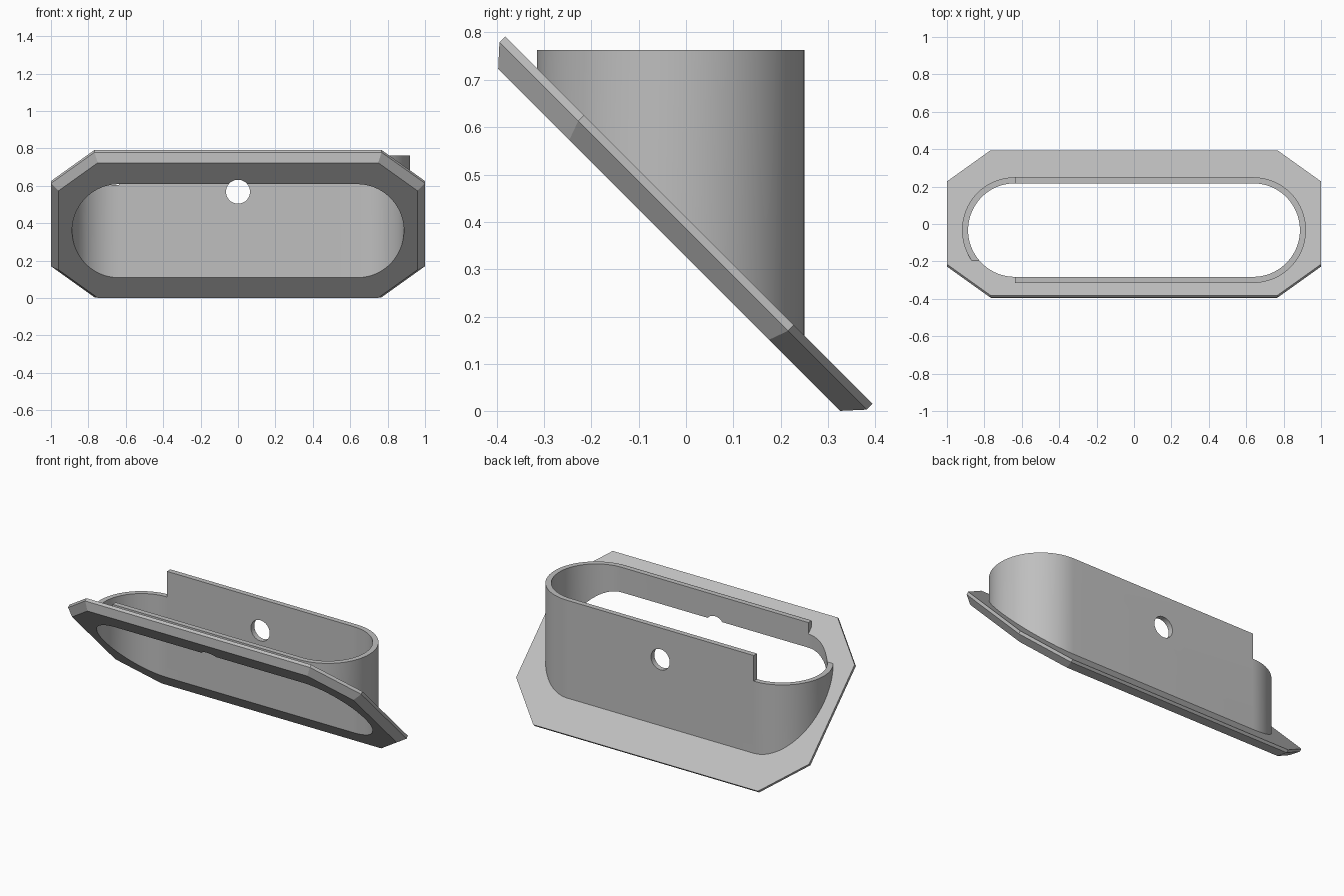
import bpy, bmesh, math
from mathutils import Vector, Matrix

cube = bpy.data.objects.get("Cube")
if cube:
    bpy.data.objects.remove(cube, do_unlink=True)

grey = bpy.data.materials.new("light grey")
grey.use_nodes = True
GREY = (0.52, 0.52, 0.52, 1)
grey.diffuse_color = GREY
grey.node_tree.nodes["Principled BSDF"].inputs["Base Color"].default_value = GREY

ROOT2 = math.sqrt(2)
CY = -0.0325          # middle of the sleeve in y
TOP = 0.763           # sleeve height
NOTCH_X, NOTCH_Z = -0.637, 0.605


def make(name, bm):
    bmesh.ops.recalc_face_normals(bm, faces=bm.faces)
    mesh = bpy.data.meshes.new(name)
    bm.to_mesh(mesh)
    bm.free()
    mesh.materials.append(grey)
    ob = bpy.data.objects.new(name, mesh)
    bpy.context.collection.objects.link(ob)
    return ob


def loft(rings):
    """Solid skinned through rings of equal point count."""
    bm = bmesh.new()
    loops = [[bm.verts.new(p) for p in ring] for ring in rings]
    n = len(loops[0])
    for a, b in zip(loops, loops[1:]):
        for i in range(n):
            j = (i + 1) % n
            bm.faces.new((a[i], a[j], b[j], b[i]))
    bm.faces.new(loops[0])
    bm.faces.new(loops[-1])
    return bm


def stadium(radius, z, half=0.637, steps=40):
    pts = []
    for side, start in ((1, -math.pi / 2), (-1, math.pi / 2)):
        for i in range(steps + 1):
            a = start + math.pi * i / steps
            pts.append((side * half + radius * math.cos(a), CY + radius * math.sin(a), z))
    return pts


def combine(ob, other, operation):
    mod = ob.modifiers.new(operation.title(), 'BOOLEAN')
    mod.operation, mod.object, mod.solver = operation, other, 'EXACT'
    bpy.context.view_layer.objects.active = ob
    bpy.ops.object.modifier_apply(modifier=mod.name)
    bpy.data.objects.remove(other, do_unlink=True)


def octagon(width, height, corner_x, corner_v, level):
    """Chamfered rectangle on the 45 degree plane y + z = level."""
    quarter = [(width, corner_v), (corner_x, height)]
    uv = quarter + [(-u, v) for u, v in quarter[::-1]]
    uv += [(-u, -v) for u, v in uv]
    return [(u, (level - 0.3975) / 2 - v / ROOT2, (level + 0.3975) / 2 + v / ROOT2) for u, v in uv]


# Slanted flange: thin straight rim, then a chamfer to the underside
H, C = 0.7755 / ROOT2, 0.443 / ROOT2
flange = make("slanted_flange", loft([
    octagon(0.96, H - 0.038, 0.75, C - 0.015, 0.326),
    octagon(1.0, H, 0.767, C, 0.385),
    octagon(1.0, H, 0.767, C, 0.41)]))

# Upright sleeve, cut off along the slant
bm = loft([stadium(0.2825, -0.5), stadium(0.2825, TOP)])
cut = bmesh.ops.bisect_plane(bm, geom=bm.verts[:] + bm.edges[:] + bm.faces[:],
                             plane_co=(0, 0, 0.37), plane_no=(0, 1, 1), clear_inner=True)
bmesh.ops.holes_fill(bm, edges=[e for e in bm.edges if e.is_boundary])
sleeve = make("sleeve", bm)

# Lowered end of the sleeve
bm = bmesh.new()
bmesh.ops.create_cube(bm, size=1, matrix=Matrix.Translation((NOTCH_X - 0.5, 0, NOTCH_Z + 0.5)))
combine(sleeve, make("notch_cutter", bm), 'DIFFERENCE')

# Join, hollow out, and drill the cross hole
combine(flange, sleeve, 'UNION')
combine(flange, make("bore_cutter", loft([stadium(0.25, -0.5), stadium(0.25, 1.5)])), 'DIFFERENCE')
bm = bmesh.new()
bmesh.ops.create_cone(bm, cap_ends=True, segments=48, radius1=0.064, radius2=0.064, depth=2,
                      matrix=Matrix.Translation((0, 0, 0.568)) @ Matrix.Rotation(math.pi / 2, 4, 'X'))
combine(flange, make("hole_cutter", bm), 'DIFFERENCE')

flange.name = "flanged_sleeve"
bpy.ops.object.select_all(action='DESELECT')
flange.select_set(True)
bpy.context.view_layer.objects.active = flange
bpy.ops.object.shade_smooth_by_angle(angle=math.radians(20))
